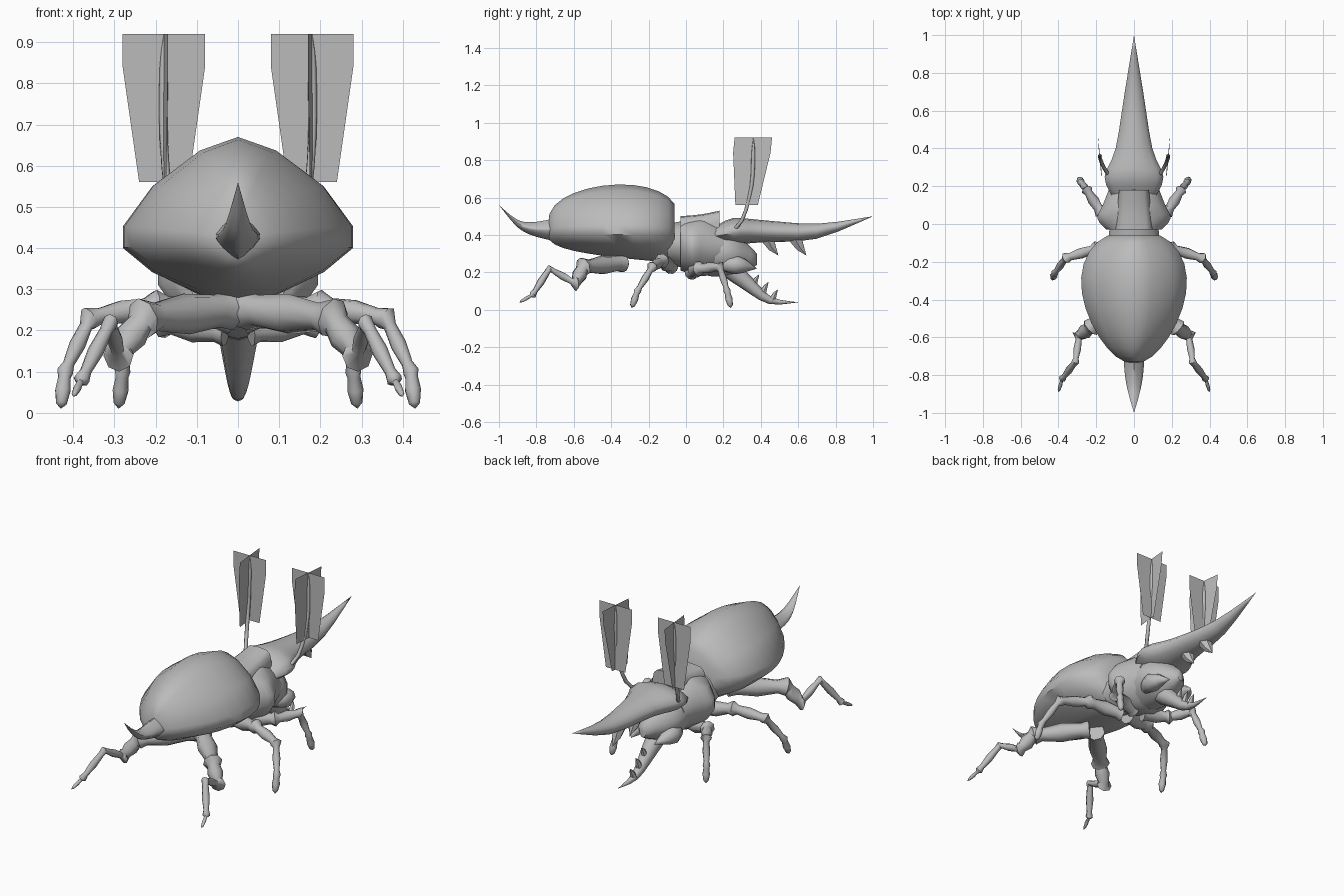
import bpy, bmesh
from math import sin, cos, pi, tau, radians, copysign
from mathutils import Vector

cube = bpy.data.objects.get("Cube")
if cube:
    bpy.data.objects.remove(cube, do_unlink=True)

shell_grey = bpy.data.materials.new("shell_grey")
shell_grey.use_nodes = True
shell_grey.diffuse_color = (.5, .5, .5, 1)
shader = shell_grey.node_tree.nodes["Principled BSDF"]
shader.inputs["Base Color"].default_value = shell_grey.diffuse_color


def finish(name, bm, angle=50):
    """Turn a bmesh into a named, coloured and smoothed object."""
    mesh = bpy.data.meshes.new(name)
    bm.to_mesh(mesh)
    bm.free()
    mesh.materials.append(shell_grey)
    part = bpy.data.objects.new(name, mesh)
    bpy.context.collection.objects.link(part)
    bpy.ops.object.select_all(action="DESELECT")
    part.select_set(True)
    bpy.context.view_layer.objects.active = part
    bpy.ops.object.shade_smooth_by_angle(angle=radians(angle))


def skin(name, rings, angle=50):
    """Join consecutive rings of points into a closed skin."""
    bm = bmesh.new()
    loops = [[bm.verts.new(point) for point in ring] for ring in rings]
    for near, far in zip(loops, loops[1:]):
        for i in range(len(near)):
            bm.faces.new((near[i - 1], near[i], far[i], far[i - 1]))
    bm.faces.new(loops[0])
    bm.faces.new(loops[-1])
    bmesh.ops.remove_doubles(bm, verts=bm.verts[:], dist=.0005)
    bmesh.ops.recalc_face_normals(bm, faces=bm.faces[:])
    finish(name, bm, angle)


def spline(keys, steps=3):
    """Smooth interpolation through a few key rows."""
    rows = [Vector(key) for key in keys]
    padded = [rows[0], *rows, rows[-1]]
    smooth = []
    for before, start, end, after in zip(padded, padded[1:], padded[2:], padded[3:]):
        for step in range(steps):
            t = step / steps
            bend_in, bend_out = (end - before) / 2, (after - start) / 2
            curve = (start - end) * 2 + bend_in + bend_out
            slope = (end - start) * 3 - bend_in * 2 - bend_out
            smooth.append(start + bend_in * t + slope * t ** 2 + curve * t ** 3)
    return smooth + [rows[-1]]


def section(y, z, width, rise, drop, power, sides=14):
    """Rounded cross-section; a higher power gives a sharper ridge."""
    ring = []
    for i in range(sides):
        across, up = sin(tau * i / sides), cos(tau * i / sides)
        height = rise if up > 0 else drop
        ring.append((copysign(abs(across) ** power, across) * width, y,
                     z + copysign(abs(up) ** power, up) * height))
    return ring


def body(name, keys, power=1.1, angle=50):
    """Body part along y from keys of (y, z, half width, half height)."""
    skin(name, [section(y, z, max(w, 0), max(h, 0), max(h, 0), power)
                for y, z, w, h in spline(keys)], angle)


def tube(name, path, sides=8):
    """Round limb along a path of (x, y, z, radius)."""
    points = [Vector(row[:3]) for row in path]
    rings = []
    for i, point in enumerate(points):
        ahead = points[min(i + 1, len(points) - 1)] - points[max(i - 1, 0)]
        a = ahead.cross(Vector((1, 0, 1))).normalized()
        b = ahead.normalized().cross(a)
        rings.append([point + (a * cos(tau * k / sides) + b * sin(tau * k / sides)) * path[i][3]
                      for k in range(sides)])
    skin(name, rings)


def paired(name, path):
    """The same limb on both sides of the body."""
    tube("left_" + name, path)
    tube("right_" + name, [(-x, y, z, radius) for x, y, z, radius in path])


def leg(name, joints, radii):
    """Spindle-shaped segments with a knob at each joint and a pointed tip."""
    path = [(*joints[0], radii[0])]
    for start, end, radius in zip(joints, joints[1:], radii):
        for along, swell in ((.15, .8), (.5, 1), (.85, .7)):
            path.append((*Vector(start).lerp(Vector(end), along), radius * swell))
        path.append((*end, radius))
    path[-1] = (*joints[-1], 0)
    paired(name, path)


def tooth(name, y, z, radius, rise):
    """Forward-leaning thorn on the centre line."""
    tube(name, [(0, y, z, radius), (0, y + radius * .8, z + rise * .6, radius * .6),
                (0, y + radius * 1.6, z + rise, 0)], 6)


# Abdomen: egg-shaped outline, ridged down the middle
rings = []
stations = 12
for i in range(stations + 1):
    t = (1 - cos(pi * i / stations * .9)) / (1 - cos(pi * .9)) * .97
    width = .29 * sin(pi * t ** 1.45) ** .35
    rise = .25 * sin(pi * t ** 1.2) ** .25
    rings.append(section(.7 * t - .74, .42, width, rise, .17 * t ** .3, 1.35))
skin("abdomen", rings)

# Tail spike, curling upwards
body("tail_spike", [(-.66, .43, .06, .07), (-.8, .43, .05, .04),
                    (-.9, .46, .03, .02), (-1, .56, 0, 0)], 1.6)

# Neck, thorax with raised crest, and head
body("neck", [(-.1, .35, .14, .11), (.02, .35, .13, .13)])
body("thorax", [(-.03, .35, .15, .14), (.03, .34, .2, .15),
                (.1, .34, .17, .16), (.2, .33, .13, .12)])
body("thorax_crest", [(-.03, .4, .1, .1), (.08, .4, .09, .11), (.18, .42, .08, .11)], .5, 40)
body("head", [(.12, .31, .13, .13), (.25, .3, .13, .12), (.38, .27, .02, .03)])

# Great upper horn and its two teeth
body("upper_horn", [(.15, .4, .12, .04), (.25, .42, .16, .07), (.4, .42, .1, .06),
                    (.7, .42, .05, .04), (1, .5, 0, 0)])
for label, y in (("rear", .43), ("fore", .58)):
    tooth(label + "_horn_tooth", y, .39, .04, -.1)

# Lower jaw and its row of teeth
tube("lower_jaw", spline([(0, .2, .25, .06), (0, .33, .14, .04), (0, .45, .05, .02), (0, .6, .04, 0)]))
for i, label in enumerate(("rear", "middle", "fore")):
    tooth(label + "_jaw_tooth", .36 + .05 * i, .13 - .04 * i, .02, .06)

# Cheek lobes beside the jaw
paired("cheek_lobe", spline([(.07, .17, .24, .02), (.1, .27, .24, .05), (.07, .38, .22, 0)]))

# Legs, hip to tip
leg("front_leg", [(.03, .03, .2), (.18, .07, .22), (.25, .18, .23), (.28, .22, .1), (.29, .24, .01)],
    (.04, .03, .02, .02))
leg("middle_leg", [(.02, -.08, .23), (.2, -.13, .26), (.36, -.18, .23), (.42, -.26, .1), (.43, -.29, .01)],
    (.04, .03, .02, .02))
leg("back_leg", [(.02, -.34, .25), (.23, -.55, .23), (.29, -.59, .14), (.31, -.73, .22),
                 (.38, -.82, .08), (.4, -.89, .04)], (.05, .04, .02, .02, .01))

# Antennae: curved stalk, thickened inside the fan
paired("antenna_stalk", spline([(.11, .22, .4, .01), (.16, .3, .48, .01), (.18, .35, .66, .01),
                                (.18, .36, .84, .01), (.18, .36, .92, 0)]))

# Antenna fans: two thin crossed blades, narrower at the foot
half_blade = [(.06, .56), (.1, .84), (.1, .92)]
blade = half_blade + [(-reach, z) for reach, z in reversed(half_blade)]
for label, side in (("left", 1), ("right", -1)):
    bm = bmesh.new()
    bm.faces.new([bm.verts.new((side * (.18 + reach), .36, z)) for reach, z in blade])
    bm.faces.new([bm.verts.new((side * (.18 + reach * .1), .36 + reach - (.92 - z) * .1, z))
                  for reach, z in blade])
    finish(label + "_antenna_fan", bm)
